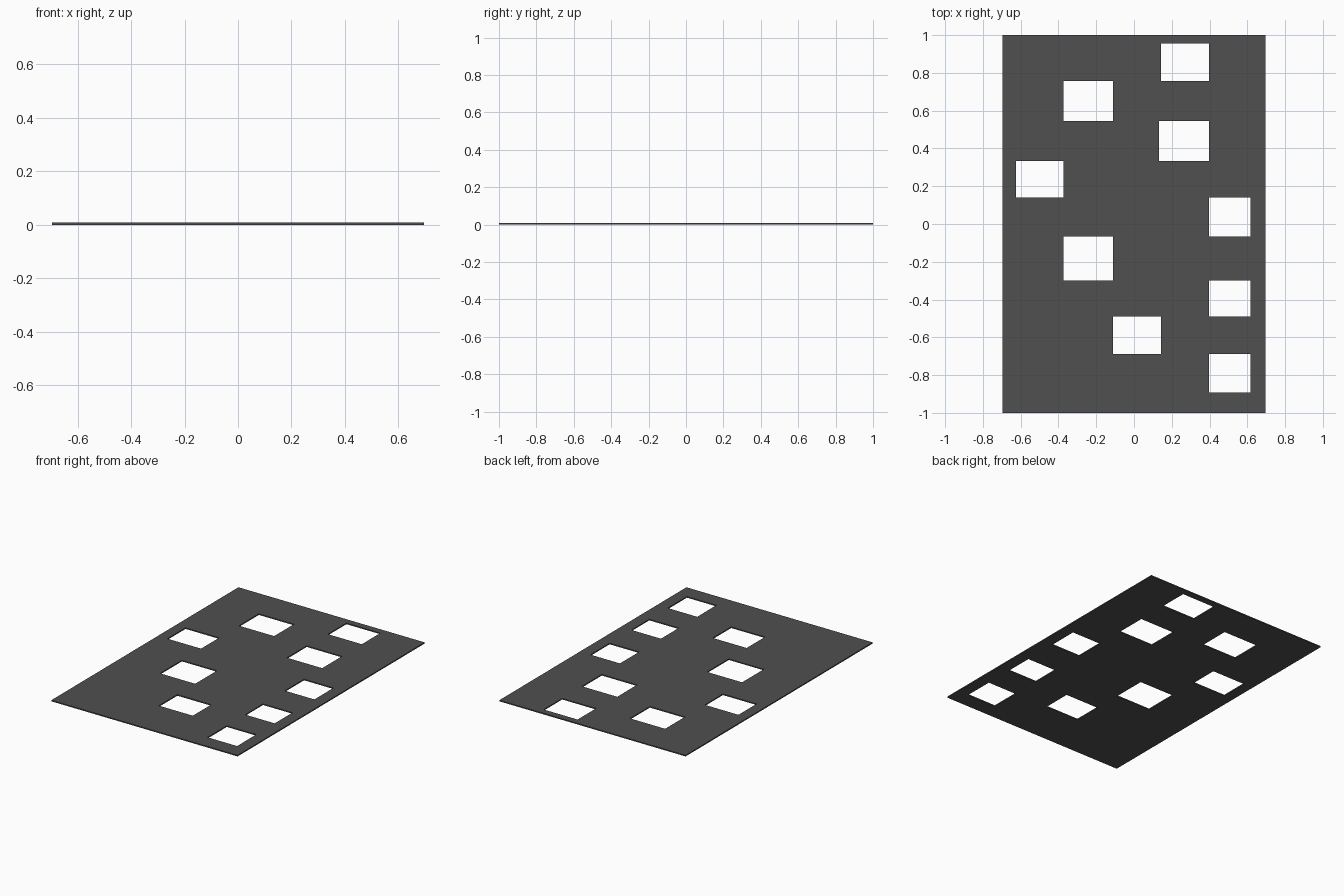
import bpy, bmesh

if "Cube" in bpy.data.objects:
    bpy.data.objects.remove(bpy.data.objects["Cube"])

W, L, T = 0.697, 1.0, 0.008

# Rectangular windows: x0, x1, y0, y1
holes = [
    (0.143, 0.397, 0.757, 0.955),
    (-0.374, -0.111, 0.545, 0.757),
    (0.133, 0.397, 0.333, 0.545),
    (-0.626, -0.374, 0.139, 0.333),
    (0.397, 0.618, -0.066, 0.139),
    (-0.374, -0.111, -0.299, -0.066),
    (0.397, 0.618, -0.490, -0.299),
    (-0.111, 0.143, -0.687, -0.490),
    (0.397, 0.618, -0.892, -0.687),
]
xs = sorted({-W, W} | {x for h in holes for x in h[:2]})
ys = sorted({-L, L} | {y for h in holes for y in h[2:]})


def in_hole(x, y):
    return any(a < x < b and c < y < d for a, b, c, d in holes)


# Sheet: grid cut along every window edge, window cells left out
bm = bmesh.new()
v = [[bm.verts.new((x, y, 0)) for y in ys] for x in xs]
for i in range(len(xs) - 1):
    for j in range(len(ys) - 1):
        if not in_hole((xs[i] + xs[i + 1]) / 2, (ys[j] + ys[j + 1]) / 2):
            bm.faces.new((v[i][j], v[i + 1][j], v[i + 1][j + 1], v[i][j + 1]))
bmesh.ops.delete(bm, geom=[p for p in bm.verts if not p.link_faces], context='VERTS')

# Give the sheet its thickness
res = bmesh.ops.extrude_face_region(bm, geom=bm.faces[:], use_keep_orig=True)
top = [g for g in res["geom"] if isinstance(g, bmesh.types.BMVert)]
bmesh.ops.translate(bm, verts=top, vec=(0, 0, T))
bmesh.ops.recalc_face_normals(bm, faces=bm.faces[:])

me = bpy.data.meshes.new("perforated_plate")
bm.to_mesh(me)
bm.free()
plate = bpy.data.objects.new("perforated_plate", me)
bpy.context.collection.objects.link(plate)

# Dark grey finish
mat = bpy.data.materials.new("dark_grey")
mat.diffuse_color = (0.08, 0.08, 0.08, 1)
mat.use_nodes = True
mat.node_tree.nodes["Principled BSDF"].inputs["Base Color"].default_value = mat.diffuse_color
me.materials.append(mat)
